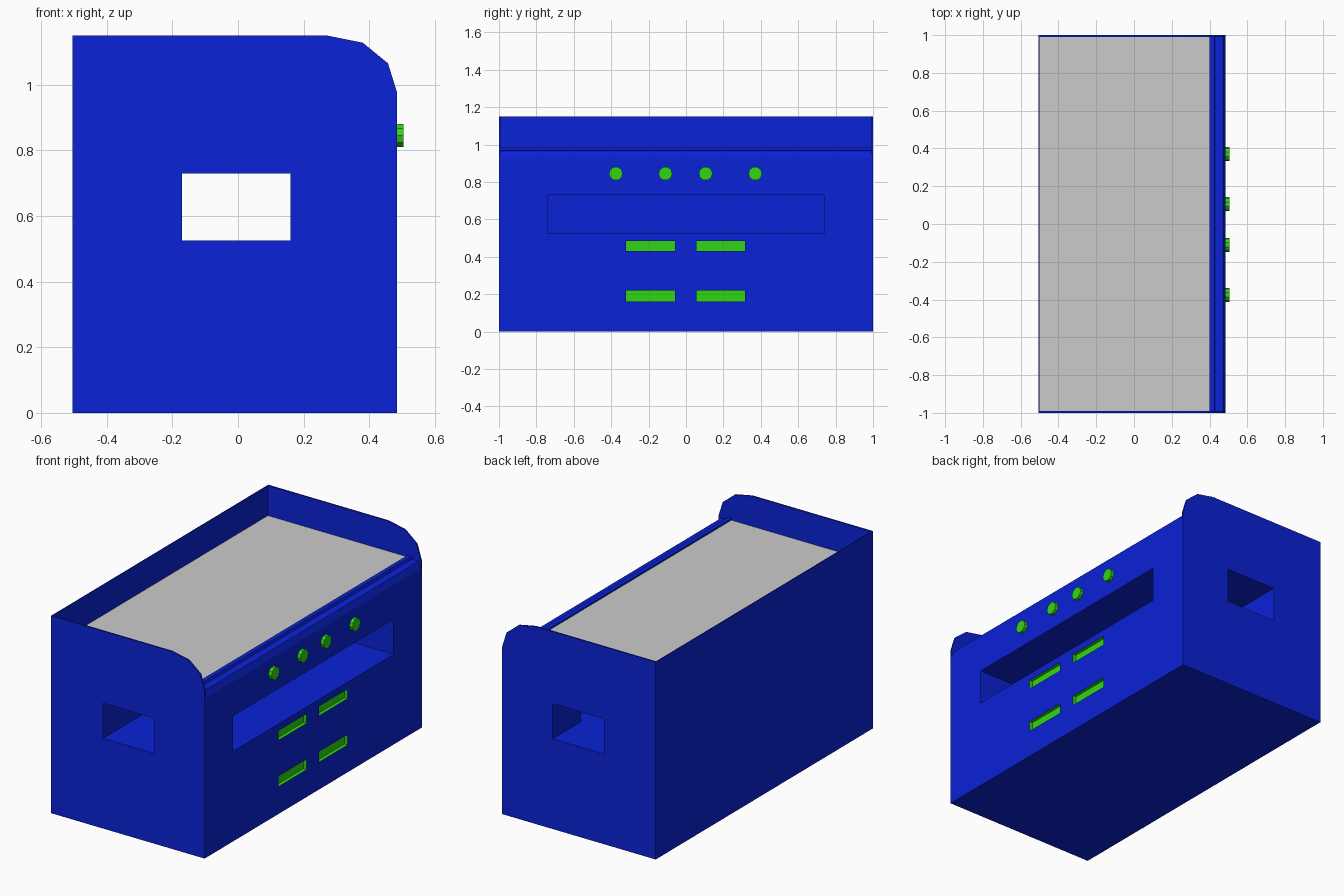
import bpy
import bmesh
import math
from mathutils import Matrix, Vector

cube = bpy.data.objects.get("Cube")
if cube:
    bpy.data.objects.remove(cube, do_unlink=True)


def make_material(name, color):
    mat = bpy.data.materials.new(name)
    mat.use_nodes = True
    mat.diffuse_color = color
    mat.node_tree.nodes["Principled BSDF"].inputs["Base Color"].default_value = color
    return mat


blue = make_material("blue paint", (0.003, 0.016, 0.68, 1))
grey = make_material("grey top sheet", (0.6, 0.6, 0.6, 1))
green = make_material("green controls", (0.03, 0.68, 0.006, 1))
SLOTS = (blue, grey, green)
BLUE, GREY, GREEN = range(len(SLOTS))


def prism(name, points, axis, start, end, slot=BLUE):
    """Extrude a flat outline: (x, z) along y, or (x, y) along z."""
    bm = bmesh.new()
    if axis == "y":
        verts = [bm.verts.new((a, start, b)) for a, b in points]
        step = Vector((0, end - start, 0))
    else:
        verts = [bm.verts.new((a, b, start)) for a, b in points]
        step = Vector((0, 0, end - start))
    face = bm.faces.new(verts)
    new = bmesh.ops.extrude_face_region(bm, geom=[face])["geom"]
    bmesh.ops.translate(bm, vec=step, verts=[g for g in new if isinstance(g, bmesh.types.BMVert)])
    bmesh.ops.recalc_face_normals(bm, faces=bm.faces)
    return finish(name, bm, slot)


def finish(name, bm, slot):
    mesh = bpy.data.meshes.new(name)
    for face in bm.faces:
        face.material_index = slot
    bm.to_mesh(mesh)
    bm.free()
    for mat in SLOTS:
        mesh.materials.append(mat)
    obj = bpy.data.objects.new(name, mesh)
    bpy.context.collection.objects.link(obj)
    return obj


def rect(x0, x1, y0, y1):
    return [(x0, y0), (x1, y0), (x1, y1), (x0, y1)]


def cut(target, cutter):
    mod = target.modifiers.new("cut", "BOOLEAN")
    mod.operation = "DIFFERENCE"
    mod.solver = "EXACT"
    mod.object = cutter
    cutter.hide_render = True
    cutter.hide_set(True)
    cutter.display_type = "WIRE"


BACK, FACE, DECK = -0.5, 0.485, 0.975

# Main body with a stepped rail along the control side
body = prism("body", [(BACK, 0), (FACE, 0), (FACE, 0.93), (0.47, 0.967), (0.43, 0.97),
                      (0.425, 0.985), (0.4, 0.985), (0.4, DECK), (BACK, DECK)],
             "y", -0.99, 0.99)
for face in body.data.polygons:
    if face.normal.z > 0.9 and face.center.x < 0.2:
        face.material_index = GREY

# End walls with a rounded upper corner, and the tall plain side wall
outline = [(-0.505, 0), (FACE, 0), (FACE, DECK), (0.457, 1.065), (0.38, 1.128),
           (0.27, 1.15), (-0.505, 1.15)]
ends = [prism("front_end_wall", outline, "y", -1, -0.99),
        prism("back_end_wall", outline, "y", 0.99, 1)]
prism("plain_side_wall", rect(-0.505, BACK, -0.99, 0.99), "z", 0, 1.15)

# Tunnel through both ends that opens into the wide slot of the control side
tunnel = prism("tunnel_cutter", [(-0.17, -1.1), (0.16, -1.1), (0.16, -0.74), (0.6, -0.74),
                                 (0.6, 0.74), (0.16, 0.74), (0.16, 1.1), (-0.17, 1.1)],
               "z", 0.525, 0.73)
for part in [body] + ends:
    cut(part, tunnel)

# Green recessed slots
for row, (z0, z1) in (("lower", (0.16, 0.22)), ("upper", (0.43, 0.485))):
    for side, (y0, y1) in (("front", (-0.32, -0.06)), ("back", (0.055, 0.315))):
        cut(body, prism(f"{row}_{side}_slot_cutter", rect(FACE - 0.02, 0.6, y0, y1),
                        "z", z0, z1, GREEN))

# Round green knobs
for number, y in enumerate((-0.375, -0.11, 0.105, 0.37), 1):
    bm = bmesh.new()
    bmesh.ops.create_cone(bm, cap_ends=True, segments=10, radius1=0.037, radius2=0.037,
                          depth=0.03, matrix=Matrix.Translation((0.49, y, 0.845))
                          @ Matrix.Rotation(math.pi / 2, 4, "Y"))
    finish(f"knob_{number}", bm, GREEN)
